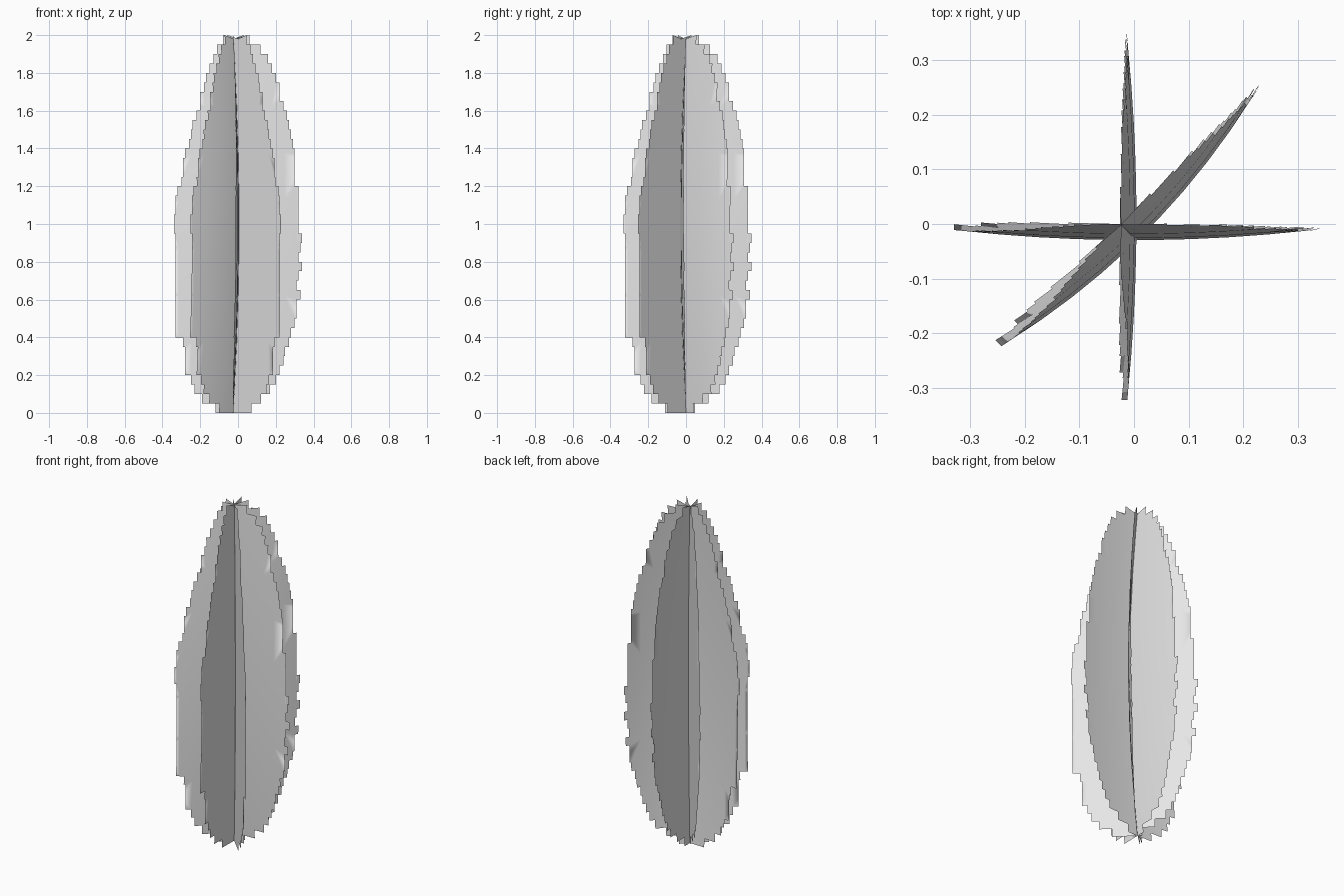
import bpy, bmesh
from math import radians
from mathutils import Matrix, Vector

if "Cube" in bpy.data.objects:
    bpy.data.objects.remove(bpy.data.objects["Cube"], do_unlink=True)

grey = bpy.data.materials.new("pale_grey")
grey.use_nodes = True
grey.diffuse_color = (0.8, 0.8, 0.8, 1)
grey.node_tree.nodes["Principled BSDF"].inputs["Base Color"].default_value = (0.8, 0.8, 0.8, 1)

# Half widths of the stepped foliage outline, in hundredths, one per row from the ground up
LEFT = [12, 19, 23, 25, 28, 28, 28, 29, 33, 33, 33, 33, 33, 33, 33, 33, 33, 33, 33, 34,
        34, 33, 33, 32, 30, 29, 29, 28, 26, 25, 24, 22, 20, 20, 18, 17, 15, 13, 11, 8]
RIGHT = [4, 11, 17, 20, 22, 24, 25, 27, 28, 30, 31, 31, 33, 31, 32, 34, 32, 33, 34, 32,
         32, 32, 32, 32, 30, 30, 30, 30, 29, 28, 27, 26, 24, 22, 22, 20, 18, 16, 12, 6]
ROW = 2 / len(LEFT)


def steps(widths, side):
    """Staircase up one side of the outline."""
    points = []
    for i, w in enumerate(widths):
        points += [(side * w / 100, i * ROW), (side * w / 100, (i + 1) * ROW)]
    return points


def leaf_sheet(name, origin, angle, rise=0.0, droop=0.0, shift=0.0):
    """Upright stepped sheet; it bulges along its own -y by rise, less droop at its sides."""
    bm = bmesh.new()
    outline = steps(RIGHT, 1) + [(-0.02, 1.98)] + steps(LEFT, -1)[::-1]
    bm.faces.new([bm.verts.new((u, 0, z)) for u, z in outline])

    # Cut into a grid so that the bulge is smooth
    cuts = [((-0.315 + 0.07 * k, 0, 0), (1, 0, 0)) for k in range(10)]
    cuts += [((0, 0, 0.125 + 0.25 * k), (0, 0, 1)) for k in range(8)]
    for co, normal in cuts:
        bmesh.ops.bisect_plane(bm, geom=bm.verts[:] + bm.edges[:] + bm.faces[:],
                               dist=1e-5, plane_co=co, plane_no=normal)
    bmesh.ops.triangulate(bm, faces=bm.faces[:])

    for v in bm.verts:
        u, z = v.co.x, v.co.z
        v.co.y = -(rise * (1 - (z - 1) ** 2) - droop * (u / 0.34) ** 2)
        v.co.x += shift
    bm.transform(Matrix.Translation(Vector(origin)) @ Matrix.Rotation(radians(angle), 4, "Z"))

    mesh = bpy.data.meshes.new(name)
    bm.to_mesh(mesh)
    bm.free()
    mesh.materials.append(grey)
    mesh.shade_smooth()
    obj = bpy.data.objects.new(name, mesh)
    bpy.context.collection.objects.link(obj)


# Four sheets crossing on one upright line
leaf_sheet("cross_sheet", (0, 0, 0), 0, 0.03, 0.02)
leaf_sheet("depth_sheet", (-0.025, 0, 0), 90, 0.03, 0.018, 0.008)
leaf_sheet("bowed_diagonal_sheet", (-0.0125, 0.0125, 0), 45, 0.044, 0.042)
leaf_sheet("flat_diagonal_sheet", (-0.0125, -0.0125, 0), 135)
